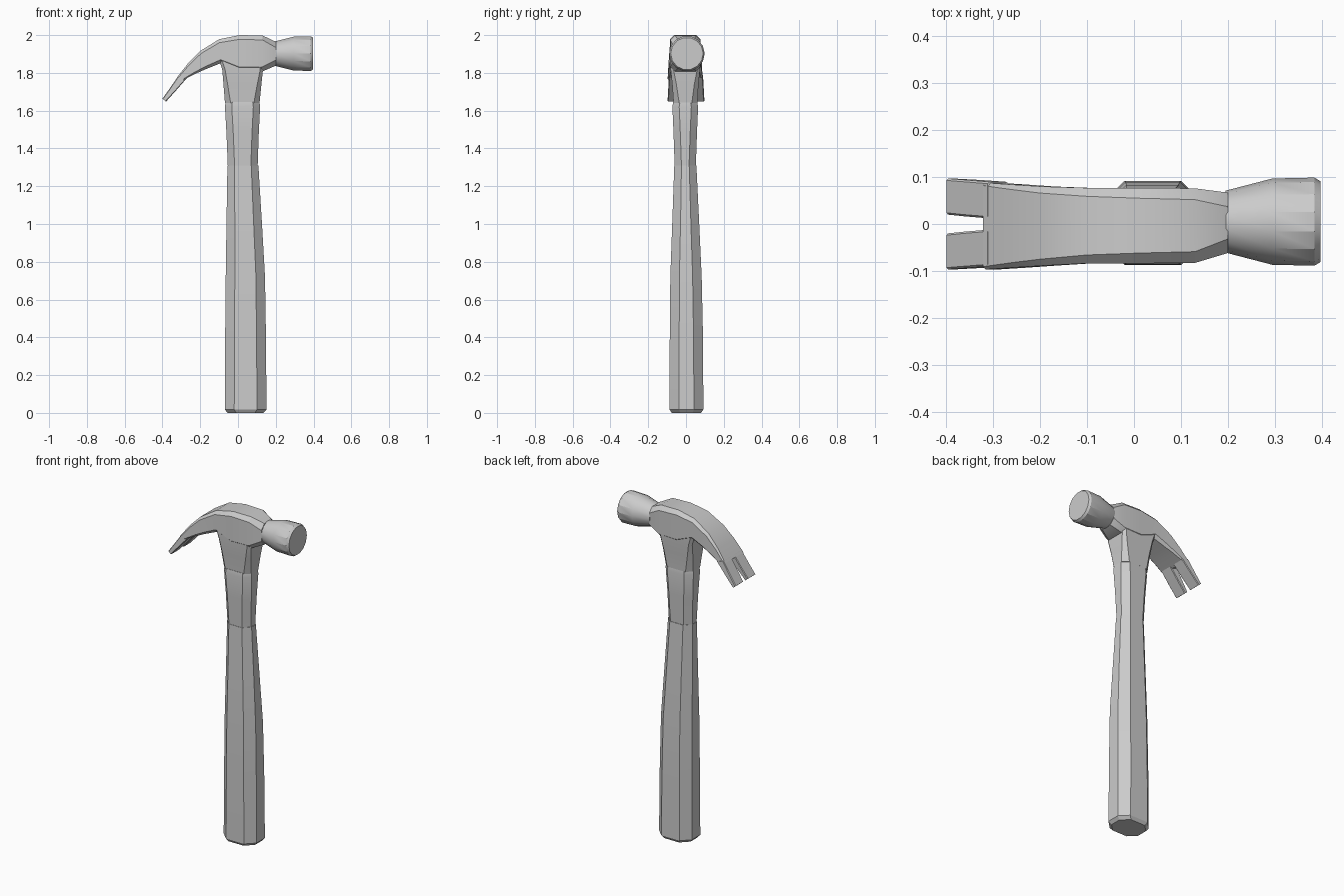
import bpy, bmesh, math


def ring8(a, b, y0, y1, c):
    """Chamfered rectangle: side a -> b in the xz plane, y0 -> y1 across, c = chamfer."""
    length = math.hypot(b[0] - a[0], b[1] - a[1])
    t, w = min(c / length, 0.45), min(c, (y1 - y0) * 0.45)
    uv = [(0, y0 + w), (t, y0), (1 - t, y0), (1, y0 + w),
          (1, y1 - w), (1 - t, y1), (t, y1), (0, y1 - w)]
    return [(a[0] + (b[0] - a[0]) * u, y, a[1] + (b[1] - a[1]) * u) for u, y in uv]


def circle(x, z, r, n=14):
    return [(x, 0.005 + r * math.cos(2 * math.pi * i / n),
             z + r * math.sin(2 * math.pi * i / n)) for i in range(n)]


def loft(name, rings):
    bm = bmesh.new()
    loops = [[bm.verts.new(p) for p in r] for r in rings]
    for p, q in zip(loops, loops[1:]):
        n = len(p)
        for i in range(n):
            bm.faces.new((p[i], p[(i + 1) % n], q[(i + 1) % n], q[i]))
    bm.faces.new(loops[0])
    bm.faces.new(loops[-1])
    bmesh.ops.recalc_face_normals(bm, faces=bm.faces)
    mesh = bpy.data.meshes.new(name)
    bm.to_mesh(mesh)
    bm.free()
    obj = bpy.data.objects.new(name, mesh)
    bpy.context.collection.objects.link(obj)
    bpy.ops.object.select_all(action='DESELECT')
    obj.select_set(True)
    bpy.context.view_layer.objects.active = obj
    bpy.ops.object.shade_smooth_by_angle(angle=math.radians(25))
    return obj


def upright(name, rows):
    return loft(name, [ring8((x0, z), (x1, z), y0, y1, c)
                       for z, x0, x1, y0, y1, c in rows])


# Grip: z, x range, y range, chamfer
upright("grip", [
    (0.00, -0.055, 0.135, -0.075, 0.080, 0.045),
    (0.018, -0.07, 0.151, -0.087, 0.092, 0.05),
    (0.40, -0.068, 0.148, -0.086, 0.090, 0.05),
    (0.72, -0.065, 0.143, -0.083, 0.083, 0.048),
    (1.00, -0.061, 0.127, -0.073, 0.070, 0.044),
    (1.31, -0.056, 0.108, -0.062, 0.055, 0.038)])

# Shaft between grip and head
upright("shaft", [
    (1.305, -0.054, 0.104, -0.060, 0.052, 0.036),
    (1.48, -0.061, 0.110, -0.066, 0.058, 0.036),
    (1.62, -0.069, 0.117, -0.072, 0.064, 0.036),
    (1.645, -0.066, 0.114, -0.068, 0.060, 0.036)])

# Socket flaring up into the head
upright("socket", [
    (1.64, -0.069, 0.114, -0.066, 0.061, 0.030),
    (1.74, -0.077, 0.124, -0.073, 0.066, 0.022),
    (1.815, -0.083, 0.132, -0.081, 0.074, 0.015),
    (1.87, -0.10, 0.135, -0.082, 0.075, 0.015)])

# Head body curving into the claw: top point, bottom point, y range, chamfer
loft("head_body", [ring8(*s) for s in [
    ((0.20, 1.965), (0.20, 1.838), -0.062, 0.067, 0.030),
    ((0.13, 1.998), (0.13, 1.808), -0.083, 0.076, 0.024),
    ((0.01, 2.0), (0.01, 1.808), -0.084, 0.077, 0.022),
    ((-0.10, 1.978), (-0.09, 1.852), -0.084, 0.077, 0.018),
    ((-0.20, 1.916), (-0.165, 1.822), -0.089, 0.080, 0.014),
    ((-0.265, 1.85), (-0.22, 1.798), -0.093, 0.084, 0.010),
    ((-0.322, 1.777), (-0.285, 1.765), -0.097, 0.088, 0.006)]])

# Two claw prongs
for side, label in ((-1, "front"), (1, "back")):
    rings = []
    for a, b, inner, outer in [
            ((-0.312, 1.79), (-0.268, 1.775), 0.012, 0.090),
            ((-0.362, 1.717), (-0.325, 1.710), 0.016, 0.094),
            ((-0.40, 1.664), (-0.381, 1.648), 0.020, 0.097)]:
        y0, y1 = sorted((side * inner, side * outer))
        rings.append(ring8(a, b, y0, y1, 0.004))
    loft("claw_prong_" + label, rings)

# Round striking face
loft("striking_face", [
    circle(0.195, 1.902, 0.066), circle(0.295, 1.902, 0.092),
    circle(0.385, 1.902, 0.094), circle(0.398, 1.902, 0.086)])
